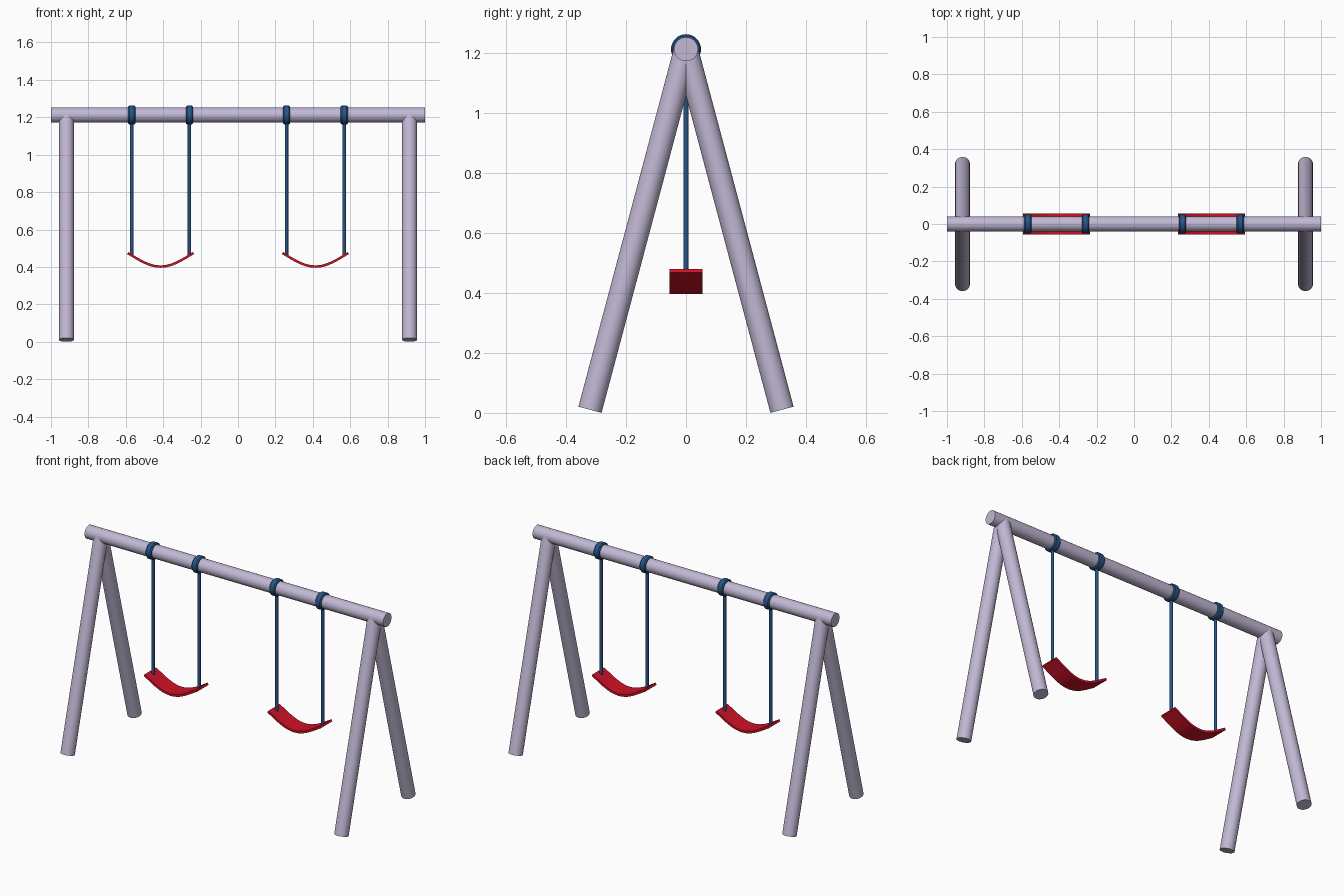
import bpy, bmesh, math
from mathutils import Vector

cube = bpy.data.objects.get("Cube")
if cube:
    bpy.data.objects.remove(cube, do_unlink=True)

BEAM_Z, BEAM_R = 1.212, 0.04
LEG_X, LEG_Y, LEG_Z = 0.917, 0.32, 0.0104
SWING_X, ROPE_DX = 0.414, 0.154


def material(name, rgb):
    mat = bpy.data.materials.new(name)
    mat.use_nodes = True
    colour = (*rgb, 1.0)
    mat.diffuse_color = colour
    mat.node_tree.nodes["Principled BSDF"].inputs["Base Color"].default_value = colour
    return mat


LAVENDER = material("lavender grey paint", (0.54, 0.48, 0.66))
BLUE = material("dark blue", (0.02, 0.09, 0.24))
RED = material("red", (0.62, 0.006, 0.02))


def finish(obj, name, mat):
    obj.name = name
    obj.data.materials.append(mat)
    bpy.ops.object.select_all(action="DESELECT")
    obj.select_set(True)
    bpy.context.view_layer.objects.active = obj
    bpy.ops.object.shade_smooth_by_angle(angle=math.radians(35))
    return obj


def from_bmesh(bm, name, mat):
    bmesh.ops.recalc_face_normals(bm, faces=bm.faces)
    mesh = bpy.data.meshes.new(name)
    bm.to_mesh(mesh)
    bm.free()
    obj = bpy.data.objects.new(name, mesh)
    bpy.context.collection.objects.link(obj)
    return finish(obj, name, mat)


def rod(name, start, end, radius, mat, sides=32):
    """Capped cylinder between two points."""
    start, end = Vector(start), Vector(end)
    axis = end - start
    bpy.ops.mesh.primitive_cylinder_add(
        vertices=sides, radius=radius, depth=axis.length, location=(start + end) / 2,
        rotation=axis.to_track_quat("Z", "Y").to_euler())
    return finish(bpy.context.object, name, mat)


def collar(name, x):
    """Rounded band around the beam, turned from a small profile."""
    profile = [(-0.019, 0.038), (-0.019, 0.045), (-0.013, 0.05),
               (0.013, 0.05), (0.019, 0.045), (0.019, 0.038)]
    bm = bmesh.new()
    sides = 32
    rings = []
    for i in range(sides):
        a = math.tau * i / sides
        rings.append([bm.verts.new((x + dx, r * math.sin(a), BEAM_Z + r * math.cos(a)))
                      for dx, r in profile])
    n = len(profile)
    for i, ring in enumerate(rings):
        after = rings[(i + 1) % sides]
        for j in range(n):
            k = (j + 1) % n
            bm.faces.new((ring[j], ring[k], after[k], after[j]))
    return from_bmesh(bm, name, BLUE)


def seat_height(x):
    """Sagging centre line that flattens toward the tips."""
    t = abs(x) / 0.176
    return 0.402 + 0.094 * t ** 2 - 0.022 * t ** 4


def seat(name, cx, half=0.176, width=0.055, thick=0.013, steps=24):
    """Curved strap seat: a thin section swept along the sagging line."""
    bm = bmesh.new()
    sections = []
    for i in range(steps + 1):
        x = half * (2 * i / steps - 1)
        slope = (seat_height(x + 0.001) - seat_height(x - 0.001)) / 0.002
        normal = Vector((-slope, 0, 1)).normalized() * thick / 2
        centre = Vector((cx + x, 0, seat_height(x)))
        sections.append([bm.verts.new(centre + side * normal + Vector((0, y, 0)))
                         for side, y in ((-1, -width), (-1, width), (1, width), (1, -width))])
    for a, b in zip(sections, sections[1:]):
        for j in range(4):
            k = (j + 1) % 4
            bm.faces.new((a[j], a[k], b[k], b[j]))
    bm.faces.new(sections[0])
    bm.faces.new(sections[-1])
    return from_bmesh(bm, name, RED)


# Frame: top beam and two splayed leg pairs
rod("top_beam", (-1, 0, BEAM_Z), (1, 0, BEAM_Z), BEAM_R, LAVENDER)
for side, sx in (("left", 1), ("right", -1)):
    for end, sy in (("front", -1), ("back", 1)):
        rod(f"{end}_{side}_leg", (sx * LEG_X, sy * LEG_Y, LEG_Z),
            (sx * LEG_X, 0, BEAM_Z), BEAM_R, LAVENDER)

# Swings: strap seat, two ropes and two collars each
for side, sx in (("left", 1), ("right", -1)):
    cx = sx * SWING_X
    seat(f"{side}_swing_seat", cx)
    for place, dx in (("left", ROPE_DX), ("right", -ROPE_DX)):
        x = cx + dx
        rod(f"{side}_swing_{place}_rope", (x, 0, seat_height(dx)),
            (x, 0, BEAM_Z - BEAM_R), 0.009, BLUE, 16)
        collar(f"{side}_swing_{place}_collar", x)
